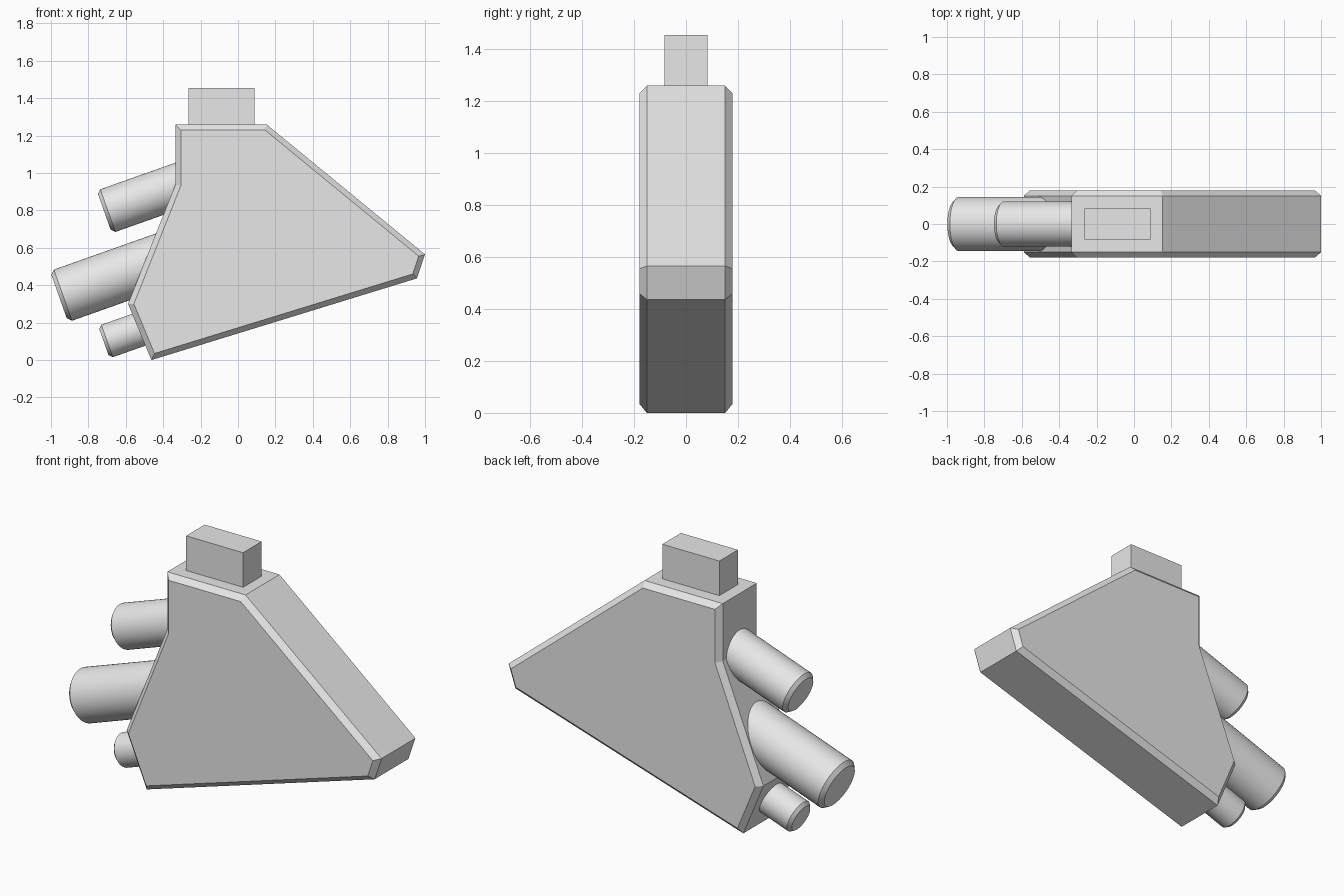
import bpy, bmesh
from math import radians, sin, cos
from mathutils import Matrix, Vector

default = bpy.data.objects.get("Cube")
if default:
    bpy.data.objects.remove(default, do_unlink=True)

grey = bpy.data.materials.new("light grey")
grey.use_nodes = True
COLOUR = (0.8, 0.8, 0.8, 1)
grey.diffuse_color = COLOUR
grey.node_tree.nodes["Principled BSDF"].inputs["Base Color"].default_value = COLOUR


def finish(bm, name):
    bmesh.ops.recalc_face_normals(bm, faces=bm.faces)
    mesh = bpy.data.meshes.new(name)
    bm.to_mesh(mesh)
    bm.free()
    mesh.materials.append(grey)
    obj = bpy.data.objects.new(name, mesh)
    bpy.context.collection.objects.link(obj)
    return obj


def bevel(bm, edges, width):
    bmesh.ops.bevel(bm, geom=edges, offset=width, offset_type='OFFSET',
                    segments=1, profile=0.5, affect='EDGES')


# Flat housing: an outline extruded through the depth, rims chamfered
OUTLINE = [(-0.335, 1.26), (0.153, 1.26), (1.0, 0.565), (0.957, 0.437),
           (-0.463, 0.0), (-0.588, 0.3), (-0.335, 0.937)]
DEPTH = 0.18
bm = bmesh.new()
front = bm.faces.new([bm.verts.new((x, -DEPTH, z)) for x, z in OUTLINE])
extruded = bmesh.ops.extrude_face_region(bm, geom=[front], use_keep_orig=True)
bmesh.ops.translate(bm, vec=(0, 2 * DEPTH, 0),
                    verts=[v for v in extruded["geom"] if isinstance(v, bmesh.types.BMVert)])
bmesh.ops.recalc_face_normals(bm, faces=bm.faces)
rims = [e for e in bm.edges if abs(e.verts[0].co.y - e.verts[1].co.y) < DEPTH]
bevel(bm, rims, 0.029)
finish(bm, "housing")

# Block on the top
bm = bmesh.new()
bmesh.ops.create_cube(bm, size=1, matrix=Matrix.Translation((-0.088, 0, 1.345))
                      @ Matrix.Diagonal((0.355, 0.165, 0.22, 1)))
finish(bm, "top_block")

# Sloping pipes with chamfered outer ends, set into the housing
TILT = radians(19.5)
INWARD = Vector((cos(TILT), 0, sin(TILT)))


def pipe(name, x, z, radius, length, chamfer):
    bm = bmesh.new()
    bmesh.ops.create_cone(bm, cap_ends=True, segments=48, radius1=radius,
                          radius2=radius, depth=length)
    outer = [e for e in bm.edges if all(v.co.z < 0 for v in e.verts)]
    bevel(bm, outer, chamfer)
    start = Vector((x, 0, z)) - INWARD * chamfer
    turn = INWARD.to_track_quat('Z', 'Y').to_matrix().to_4x4()
    bm.transform(Matrix.Translation(start + INWARD * length / 2) @ turn)
    obj = finish(bm, name)
    bpy.ops.object.select_all(action='DESELECT')
    obj.select_set(True)
    bpy.context.view_layer.objects.active = obj
    bpy.ops.object.shade_smooth_by_angle(angle=radians(30))


pipe("upper_pipe", -0.696, 0.799, 0.121, 0.6, 0.02)
pipe("middle_pipe", -0.936, 0.347, 0.145, 0.8, 0.022)
pipe("lower_pipe", -0.70, 0.102, 0.092, 0.45, 0.018)
